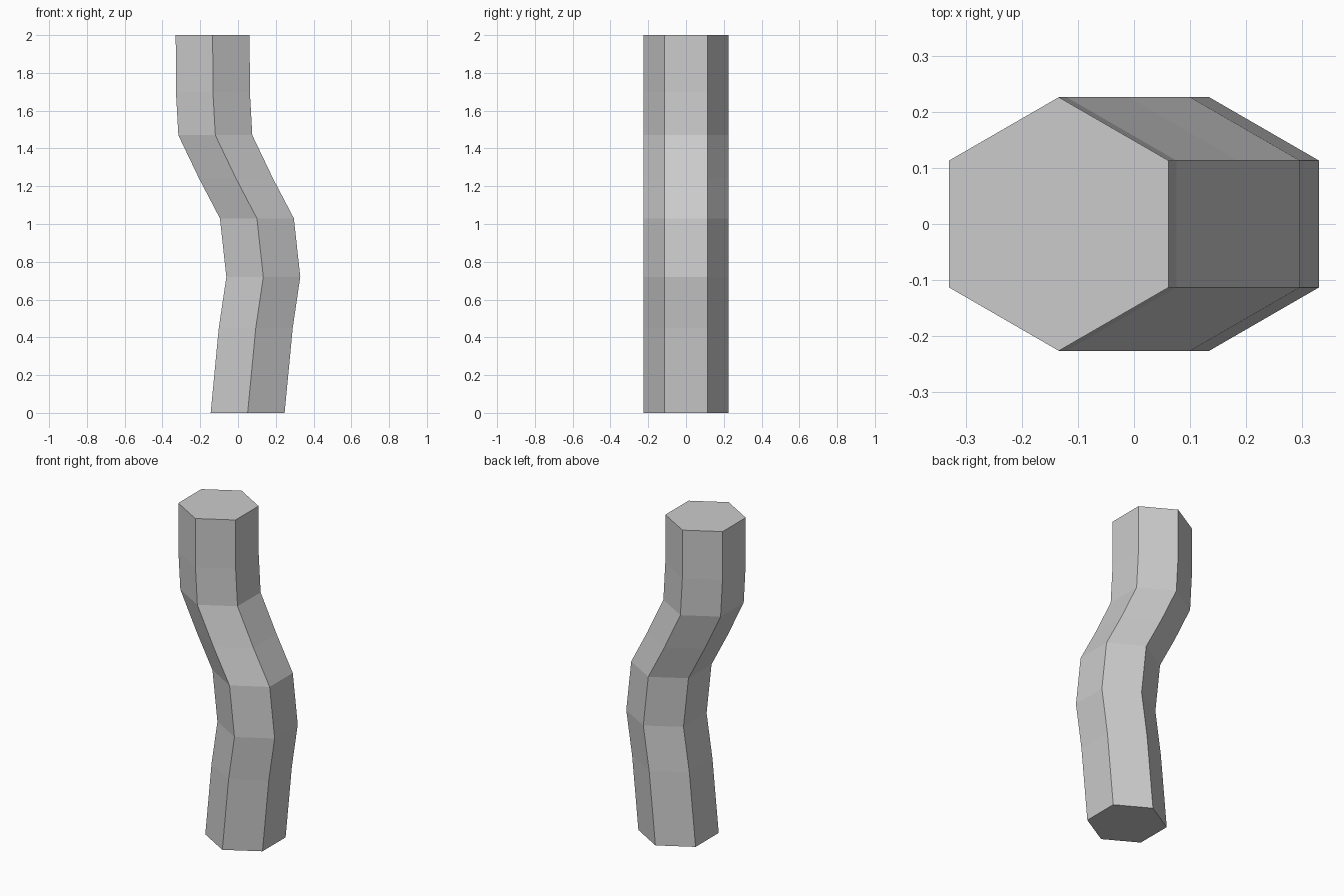
import bpy, bmesh
from math import sin, cos, pi

if "Cube" in bpy.data.objects:
    bpy.data.objects.remove(bpy.data.objects["Cube"])

SIDES, RADIUS = 6, 0.226

# Centre line of the bent post: (height, sideways offset)
path = [(0, 0.051), (0.45, 0.094), (0.72, 0.134), (1.03, 0.1),
        (1.24, -0.01), (1.47, -0.12), (1.7, -0.133), (2, -0.134)]

bm = bmesh.new()

# Level hexagonal rings stacked along the centre line
rings = []
for z, x in path:
    ring = []
    for i in range(SIDES):
        a = pi / 2 + 2 * pi * i / SIDES
        ring.append(bm.verts.new((x + RADIUS * cos(a), RADIUS * sin(a), z)))
    rings.append(ring)

# Side faces between neighbouring rings
for low, high in zip(rings, rings[1:]):
    for i in range(SIDES):
        j = (i + 1) % SIDES
        bm.faces.new((low[i], low[j], high[j], high[i]))

# End caps
bm.faces.new(rings[0][::-1])
bm.faces.new(rings[-1])

mesh = bpy.data.meshes.new("bent_post")
bm.to_mesh(mesh)
bm.free()
bpy.context.collection.objects.link(bpy.data.objects.new("bent_post", mesh))
